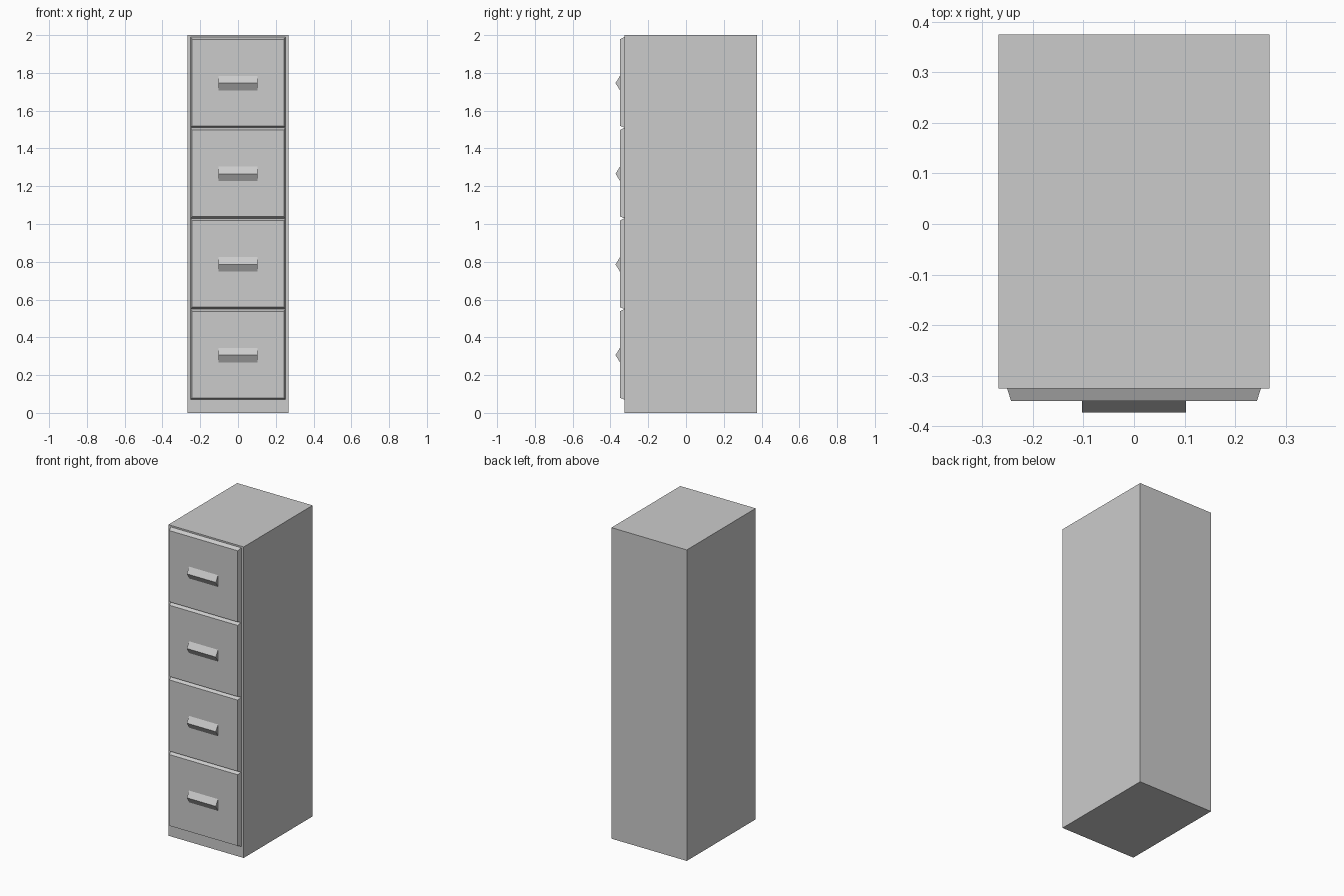
import bpy

if "Cube" in bpy.data.objects:
    bpy.data.objects.remove(bpy.data.objects["Cube"])

# Single painted-metal grey
grey = bpy.data.materials.new("grey metal")
grey.use_nodes = True
COLOUR = (0.6, 0.6, 0.6, 1)
grey.diffuse_color = COLOUR
grey.node_tree.nodes["Principled BSDF"].inputs["Base Color"].default_value = COLOUR

FRONT = -0.325      # front of the cabinet body
FACE = -0.35        # front of the drawers
GRIP = -0.373       # front edge of the handles
PITCH = 0.48
HALF = PITCH / 2


def add_mesh(name, verts, faces):
    mesh = bpy.data.meshes.new(name)
    mesh.from_pydata(verts, [], faces)
    mesh.materials.append(grey)
    obj = bpy.data.objects.new(name, mesh)
    bpy.context.collection.objects.link(obj)
    return obj


def rect(y, half_w, z0, z1):
    return [(-half_w, y, z0), (half_w, y, z0), (half_w, y, z1), (-half_w, y, z1)]


def loft(name, front, back):
    """Join a front outline to a back outline and cap both ends."""
    n = len(front)
    sides = [(i, i + n, (i + 1) % n + n, (i + 1) % n) for i in range(n)]
    caps = [tuple(range(n)), tuple(reversed(range(n, 2 * n)))]
    return add_mesh(name, front + back, caps + sides)


# Cabinet body
loft("cabinet_body", rect(FRONT, 0.268, 0, 2), rect(0.375, 0.268, 0, 2))

for i in range(4):
    mid = 0.31 + PITCH * i

    # Drawer front with sloped edges
    loft(f"drawer_{i + 1}",
         rect(FACE, 0.243, mid - HALF + 0.01, mid + HALF - 0.012),
         rect(FRONT, 0.251, mid - HALF, mid + HALF))

    # Wedge-shaped handle
    grip = mid - 0.004
    profile = [(FACE, grip + 0.038), (GRIP, grip), (FACE, grip - 0.038)]
    ends = [[(x, y, z) for y, z in profile] for x in (0.103, -0.103)]
    loft(f"handle_{i + 1}", ends[1], ends[0])

# Make every face point outwards
import bmesh
for obj in bpy.context.collection.objects:
    if obj.type == 'MESH' and grey.name in obj.data.materials:
        bm = bmesh.new()
        bm.from_mesh(obj.data)
        bmesh.ops.recalc_face_normals(bm, faces=bm.faces)
        bm.to_mesh(obj.data)
        bm.free()
